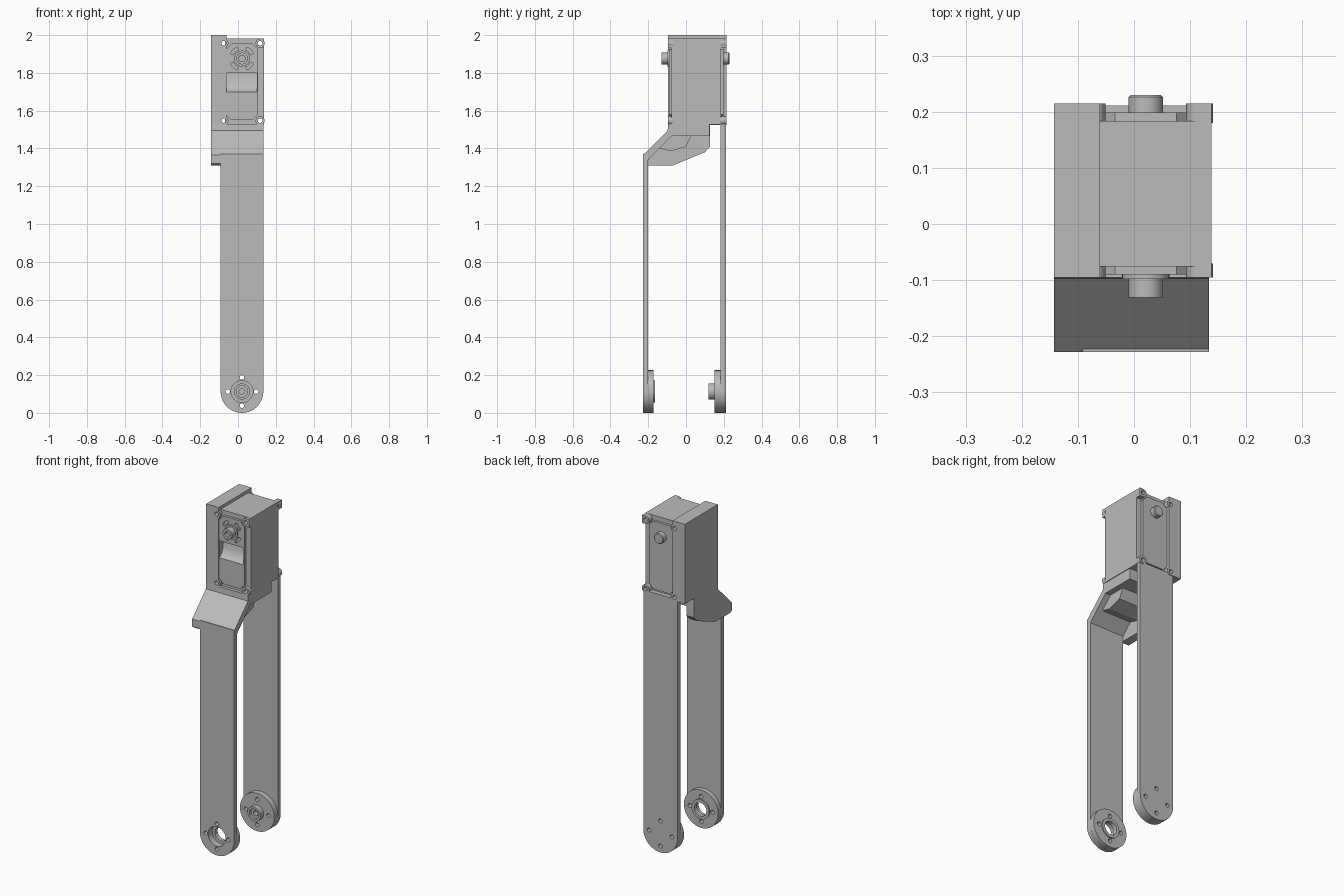
import bpy, bmesh, math
from mathutils import Vector

old = bpy.data.objects.get("Cube")
if old:
    bpy.data.objects.remove(old, do_unlink=True)

grey = bpy.data.materials.new("plain grey")
grey.use_nodes = True
grey.diffuse_color = (0.5, 0.5, 0.5, 1)
grey.node_tree.nodes["Principled BSDF"].inputs["Base Color"].default_value = (0.5, 0.5, 0.5, 1)

CX = 0.021                 # centre line of arms and drive unit
HUB_Z, HORN_Z = 0.113, 1.876


def prism(name, outline, axis, a, b):
    """Extrude an outline: (y, z) pairs along x, or (x, z) pairs along y."""
    bm = bmesh.new()
    put = (lambda p: (a, p[0], p[1])) if axis == "x" else (lambda p: (p[0], a, p[1]))
    face = bm.faces.new([bm.verts.new(put(p)) for p in outline])
    new = bmesh.ops.extrude_face_region(bm, geom=[face])["geom"]
    shift = Vector((b - a, 0, 0) if axis == "x" else (0, b - a, 0))
    bmesh.ops.translate(bm, vec=shift, verts=[v for v in new if isinstance(v, bmesh.types.BMVert)])
    bmesh.ops.recalc_face_normals(bm, faces=bm.faces)
    mesh = bpy.data.meshes.new(name)
    bm.to_mesh(mesh)
    bm.free()
    mesh.materials.append(grey)
    obj = bpy.data.objects.new(name, mesh)
    bpy.context.collection.objects.link(obj)
    return obj


def arc(x, z, r, start=0, end=360, n=40):
    steps = n if end - start == 360 else n + 1
    angles = [math.radians(start + (end - start) * i / n) for i in range(steps)]
    return [(x + r * math.cos(t), z + r * math.sin(t)) for t in angles]


def rod(name, x, z, r, y0, y1):
    return prism(name, arc(x, z, r), "y", y0, y1)


def block(name, x0, x1, y0, y1, z0, z1):
    return prism(name, [(x0, z0), (x1, z0), (x1, z1), (x0, z1)], "y", y0, y1)


def boolean(obj, others, operation="DIFFERENCE"):
    for other in others:
        bpy.context.view_layer.objects.active = obj
        mod = obj.modifiers.new("cut", "BOOLEAN")
        mod.operation, mod.solver, mod.object = operation, "EXACT", other
        bpy.ops.object.modifier_apply(modifier=mod.name)
        bpy.data.objects.remove(other, do_unlink=True)
    return obj


def drill(obj, holes, r=0.012, y0=-0.4, y1=0.4):
    return boolean(obj, [rod("cutter", x, z, r, y0, y1) for x, z in holes])


corners = [(CX + s * 0.096, z) for s in (-1, 1) for z in (1.547, 1.957)]
hub_holes = [(CX + 0.075 * math.cos(t), HUB_Z + 0.075 * math.sin(t))
             for t in (0, math.pi / 2, math.pi, 3 * math.pi / 2)]


# Lower arms with rounded ends and thick hubs
def arm(name, y0, y1, top, hub0, hub1):
    outline = arc(CX, HUB_Z, 0.113, 180, 360) + [(CX + 0.113, top), (CX - 0.113, top)]
    part = prism(name, outline, "y", y0, y1)
    boolean(part, [rod("hub", CX, HUB_Z, 0.113, hub0, hub1)], "UNION")
    return part


front_arm = arm("front_arm", -0.228, -0.2, 1.37, -0.227, -0.172)
boolean(front_arm, [rod("rim", CX, HUB_Z, 0.058, -0.2, -0.165)], "UNION")
drill(front_arm, hub_holes)
drill(front_arm, [(CX, HUB_Z)], 0.058, -0.3, -0.19)
drill(front_arm, [(CX, HUB_Z)], 0.04)

back_arm = arm("back_arm", 0.183, 0.211, 1.535, 0.15, 0.21)
boolean(back_arm, [rod("boss", CX, HUB_Z, 0.043, 0.12, 0.16)], "UNION")
drill(back_arm, hub_holes)
drill(back_arm, [(CX, HUB_Z)], 0.03, 0.1, 0.135)
drill(back_arm, [(CX, HUB_Z)], 0.015, 0.1, 0.17)

# Bracket: sloped plate with shelf, side fin and inner rib
prism("sloped_shelf", [(-0.095, 1.53), (-0.097, 1.495), (-0.228, 1.365), (-0.228, 1.34),
                       (-0.2, 1.34), (-0.075, 1.465), (0.125, 1.465), (0.125, 1.53)],
      "x", -0.143, 0.134)
fin_outline = [(-0.095, 1.53), (-0.097, 1.495), (-0.228, 1.365), (-0.228, 1.32), (-0.215, 1.31),
               (-0.07, 1.31), (0.1, 1.38), (0.127, 1.41), (0.127, 1.53)]
prism("side_fin", fin_outline, "x", -0.143, -0.092)
prism("inner_rib", [(-0.14, 1.4), (-0.08, 1.385), (0, 1.41), (0.03, 1.47), (-0.07, 1.47)],
      "x", -0.1, 0.1)

# Side housing beside the drive unit
housing = block("side_housing", -0.143, -0.061, -0.095, 0.215, 1.525, 2.0)
drill(housing, corners[:2])

# Drive unit body
body = block("drive_body", -0.07, 0.138, -0.076, 0.184, 1.528, 1.982)
drill(body, corners[2:])
scoop = [(-0.12, 1.69), (-0.089, 1.70), (-0.067, 1.72), (-0.055, 1.75), (-0.05, 1.8), (-0.12, 1.8)]
boolean(body, [prism("cutter", scoop, "x", -0.06, 0.1)])


# Corner lugs around the screw holes
def lug(name, x, z, y0, y1):
    r = 0.024
    sx, sz = (1 if x > CX else -1), (1 if z > 1.7 else -1)
    part = rod(name, x, z, r, y0, y1)
    if sz > 0:
        boolean(part, [block("fill", min(x, x + sx * 0.021), max(x, x + sx * 0.021),
                             y0, y1, z - r, z + r)], "UNION")
    return drill(part, [(x, z)])


for label, y0, y1 in (("front", -0.095, -0.07), ("back", 0.18, 0.215)):
    for i, (x, z) in enumerate(corners):
        lug(f"{label}_lug_{i + 1}", x, z, y0, y1)
drill(back_arm, corners)

# Covers with cut corners
c, x0, x1, z0, z1 = 0.03, -0.064, 0.106, 1.55, 1.955
cover = [(x0 + c, z0), (x1 - c, z0), (x1, z0 + c), (x1, z1 - c),
         (x1 - c, z1), (x0 + c, z1), (x0, z1 - c), (x0, z0 + c)]
front_cover = prism("front_cover", cover, "y", -0.09, -0.076)
boolean(front_cover, [prism("cutter", scoop, "x", -0.06, 0.1)])
for angle in (45, 135, 225, 315):
    slot = (arc(CX, HORN_Z, 0.066, angle - 22, angle + 22, 8)
            + arc(CX, HORN_Z, 0.05, angle - 22, angle + 22, 8)[::-1])
    boolean(front_cover, [prism("cutter", slot, "y", -0.12, -0.08)])
prism("back_cover", cover, "y", 0.18, 0.199)

# Output horns
rod("front_horn_collar", CX, HORN_Z, 0.042, -0.098, -0.08)
front_horn = rod("front_horn", CX, HORN_Z, 0.031, -0.131, -0.08)
drill(front_horn, [(CX, HORN_Z)], 0.017, -0.2, -0.11)
back_horn = rod("back_horn", CX, HORN_Z, 0.031, 0.18, 0.23)
bevel = back_horn.modifiers.new("rim", "BEVEL")
bevel.width, bevel.segments = 0.004, 1

# Smooth the round walls, keep the edges sharp
bpy.ops.object.select_all(action="DESELECT")
for obj in bpy.context.scene.objects:
    if obj.type == "MESH":
        obj.select_set(True)
        bpy.context.view_layer.objects.active = obj
bpy.ops.object.shade_smooth_by_angle(angle=math.radians(30))
